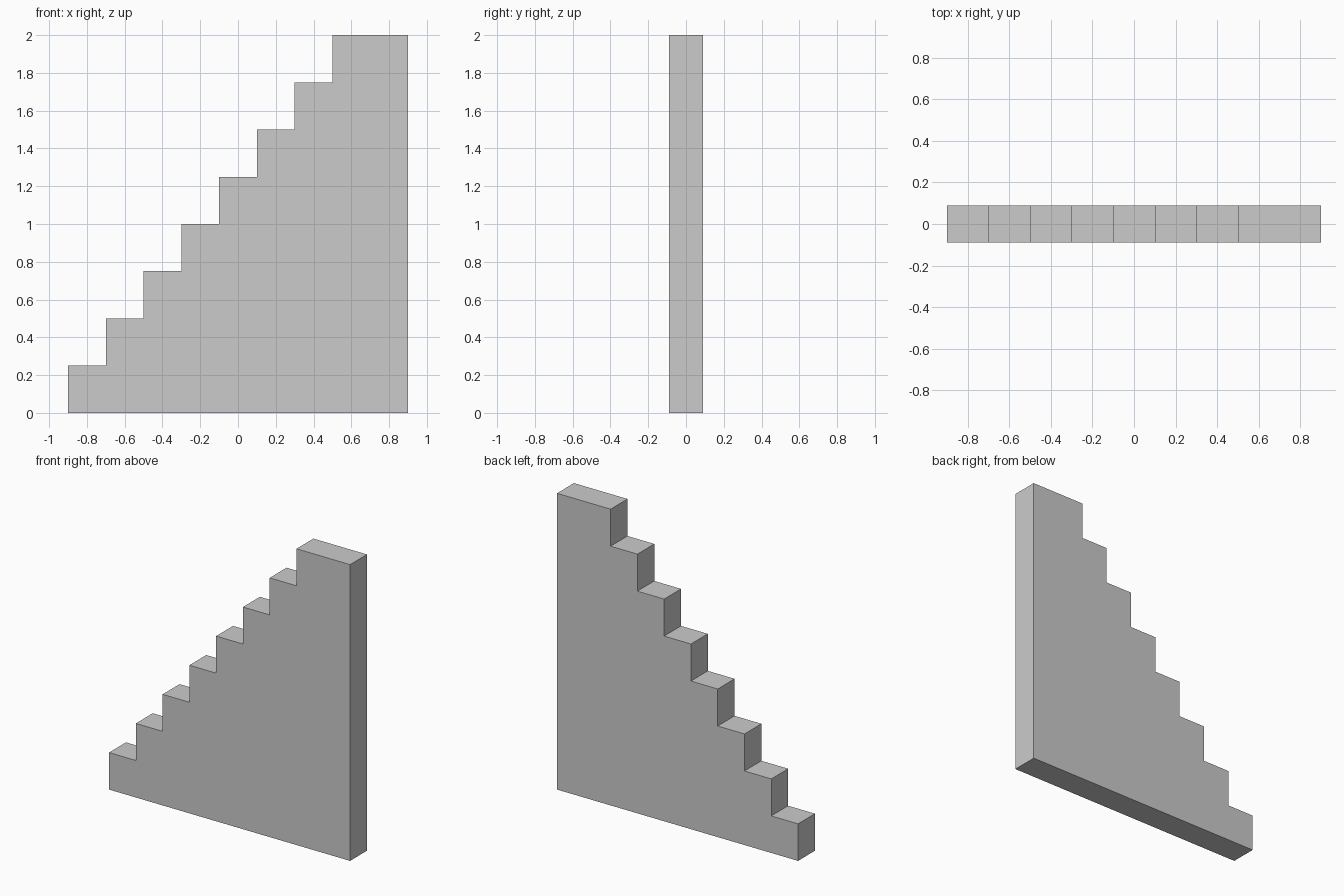
import bpy, bmesh

if "Cube" in bpy.data.objects:
    bpy.data.objects.remove(bpy.data.objects["Cube"])

STEPS, RUN, RISE = 8, 0.2, 0.25
X0, X1, HALF_DEPTH = -0.9, 0.9, 0.09

# Stepped side profile in the x-z plane
profile = [(X1, 0), (X0, 0)]
for i in range(STEPS):
    x = X0 + i * RUN
    if i:
        profile.append((x, i * RISE))
    profile.append((x, (i + 1) * RISE))
profile.append((X1, STEPS * RISE))

# Extrude the profile through the wall thickness
bm = bmesh.new()
face = bm.faces.new([bm.verts.new((x, -HALF_DEPTH, z)) for x, z in profile])
ext = bmesh.ops.extrude_face_region(bm, geom=[face], use_keep_orig=True)
moved = [g for g in ext["geom"] if isinstance(g, bmesh.types.BMVert)]
bmesh.ops.translate(bm, verts=moved, vec=(0, 2 * HALF_DEPTH, 0))
bmesh.ops.recalc_face_normals(bm, faces=bm.faces)

mesh = bpy.data.meshes.new("stepped_wall")
bm.to_mesh(mesh)
bm.free()
bpy.context.collection.objects.link(bpy.data.objects.new("stepped_wall", mesh))
